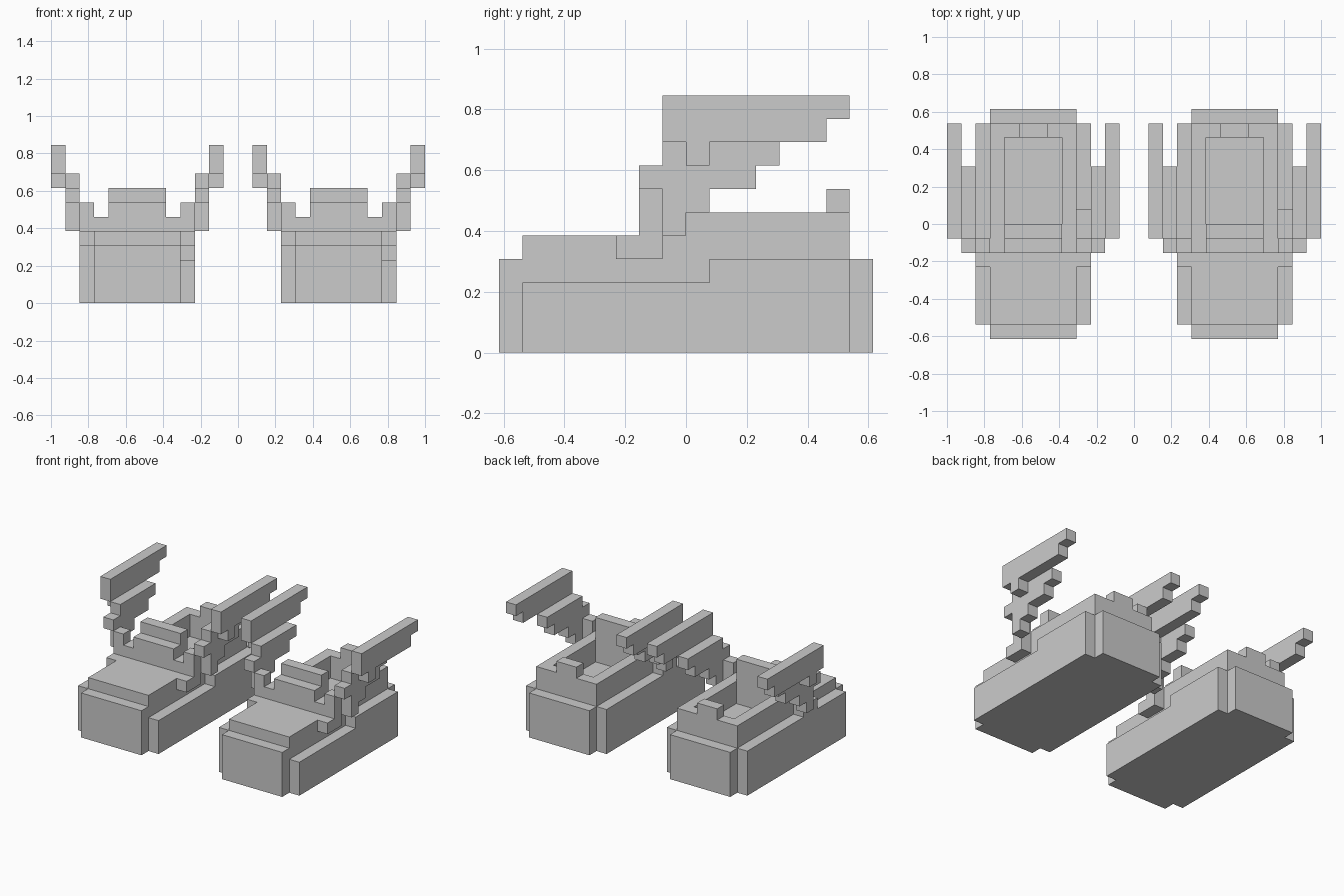
import bpy, bmesh

if "Cube" in bpy.data.objects:
    bpy.data.objects.remove(bpy.data.objects["Cube"])

U = 1 / 13          # size of one block
SHOE_X = 7          # shoe centre, in blocks


def prism(name, outline, lo, hi, axis, centre):
    """Extrude an outline along x (points are y,z) or z (points are x,y)."""
    bm = bmesh.new()

    def place(p, h):
        x, y, z = (h, *p) if axis == 'x' else (*p, h)
        return ((x + centre) * U, y * U, z * U)

    face = bm.faces.new([bm.verts.new(place(p, lo)) for p in outline])
    ext = bmesh.ops.extrude_face_region(bm, geom=[face])
    move = (hi - lo) * U
    vec = (move, 0, 0) if axis == 'x' else (0, 0, move)
    bmesh.ops.translate(bm, vec=vec,
                        verts=[g for g in ext['geom'] if isinstance(g, bmesh.types.BMVert)])
    bmesh.ops.recalc_face_normals(bm, faces=bm.faces)
    me = bpy.data.meshes.new(name)
    bm.to_mesh(me)
    bm.free()
    ob = bpy.data.objects.new(name, me)
    bpy.context.collection.objects.link(ob)
    return ob


def rect(a0, a1, b0, b1):
    return [(a0, b0), (a1, b0), (a1, b1), (a0, b1)]


# Side profiles (y, z) in blocks
OUTER_WELT = [(-7, 0), (7, 0), (7, 4), (1, 4), (1, 3), (-7, 3)]
VAMP = [(-7, 4), (0, 4), (0, 6), (-2, 6), (-2, 5), (-7, 5)]
TONGUE = [(-2, 6), (0, 6), (0, 8), (-1, 8), (-1, 7), (-2, 7)]
# Ankle collar seen from above (x, y), open at the front
COLLAR = [(-3, 0), (-2, 0), (-2, 6), (2, 6), (2, 0), (3, 0), (3, 7), (-3, 7)]
# Wing layers, each one block thick and further out
WING = {
    'wing_root': (3, [(-3, 4), (-1, 4), (-1, 7), (-2, 7), (-2, 5), (-3, 5)]),
    'wing_middle': (4, [(-1, 5), (0, 5), (0, 6), (1, 6), (1, 7), (3, 7), (3, 8),
                        (4, 8), (4, 9), (-1, 9), (-1, 8), (-2, 8), (-2, 7), (-1, 7)]),
    'wing_tip': (5, [(0, 8), (1, 8), (1, 9), (6, 9), (6, 10), (7, 10), (7, 11),
                     (-1, 11), (-1, 9), (0, 9)]),
}

for side, cx in (('left', -SHOE_X), ('right', SHOE_X)):
    # Sole and the strips along its sides
    prism(f'{side}_sole', rect(-3, 3, -8, 8), 0, 4, 'z', cx)
    prism(f'{side}_welt_plain', rect(-7, 7, 0, 4), -4, -3, 'x', cx)
    prism(f'{side}_welt_stepped', OUTER_WELT, 3, 4, 'x', cx)
    # Upper
    prism(f'{side}_vamp', VAMP, -3, 3, 'x', cx)
    prism(f'{side}_tongue', TONGUE, -2, 2, 'x', cx)
    prism(f'{side}_collar', COLLAR, 4, 6, 'z', cx)
    prism(f'{side}_heel_tab', rect(6, 7, 6, 7), -1, 1, 'x', cx)
    # A pair of stepped wings
    for part, (off, outline) in WING.items():
        prism(f'{side}_outer_{part}', outline, off, off + 1, 'x', cx)
        prism(f'{side}_inner_{part}', outline, -off - 1, -off, 'x', cx)
